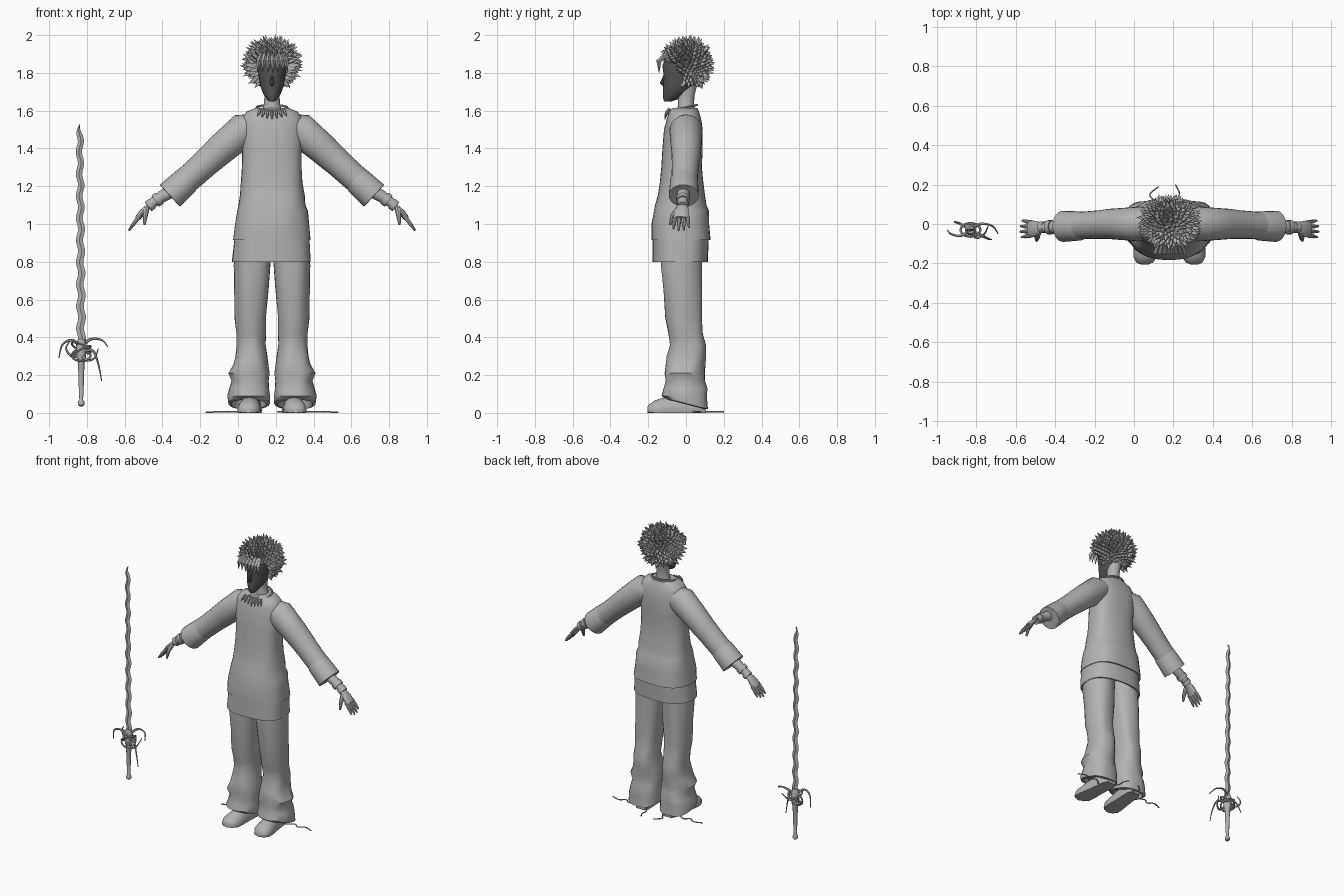
import bpy, bmesh, math, random
from mathutils import Vector as V

if "Cube" in bpy.data.objects:
    bpy.data.objects.remove(bpy.data.objects["Cube"])

random.seed(4)
BODY = V((0.18, 0, 0))
SWORD = V((-0.83, -0.03, 0))


def material(name, g):
    m = bpy.data.materials.new(name)
    m.diffuse_color = (g, g, g, 1)
    m.use_nodes = True
    m.node_tree.nodes["Principled BSDF"].inputs["Base Color"].default_value = m.diffuse_color
    return m


GREY = material("grey", 0.45)
DARK = material("dark grey", 0.09)


def finish(name, bm, loc=BODY, mirror=False, mat=GREY, angle=40):
    bmesh.ops.recalc_face_normals(bm, faces=bm.faces)
    me = bpy.data.meshes.new(name)
    bm.to_mesh(me)
    bm.free()
    ob = bpy.data.objects.new(name, me)
    bpy.context.collection.objects.link(ob)
    ob.location = loc
    me.materials.append(mat)
    if mirror:
        ob.modifiers.new("mirror", 'MIRROR').use_bisect_axis[0] = False
    bpy.ops.object.select_all(action='DESELECT')
    bpy.context.view_layer.objects.active = ob
    ob.select_set(True)
    bpy.ops.object.shade_smooth_by_angle(angle=math.radians(angle))
    return ob


def loft(bm, rings, n=24, p=1.0, fold=0.0):
    """Skin rings of (centre, half axis a, half axis b); p < 1 squares the section."""
    loops = []
    for i, (c, a, b) in enumerate(rings):
        loop = []
        for k in range(n):
            t = math.tau * k / n
            u, w = math.cos(t), math.sin(t)
            u = math.copysign(abs(u) ** p, u)
            w = math.copysign(abs(w) ** p, w)
            f = 1 + fold * math.sin(3 * t + i * 1.7) * math.cos(2 * t - i * 0.9)
            loop.append(bm.verts.new(V(c) + (V(a) * u + V(b) * w) * f))
        loops.append(loop)
    for l0, l1 in zip(loops, loops[1:]):
        for k in range(n):
            bm.faces.new((l0[k], l0[(k + 1) % n], l1[(k + 1) % n], l1[k]))
    bm.faces.new(loops[0])
    bm.faces.new(loops[-1])


def upright(rows):
    """Horizontal rings from (z, x0, x1, y front, y back)."""
    return [(((x0 + x1) / 2, (y0 + y1) / 2, z), ((x1 - x0) / 2, 0, 0), (0, (y1 - y0) / 2, 0))
            for z, x0, x1, y0, y1 in rows]


def tube(bm, pts, radii, n=8, flat=1.0, side=(0, 1, 0)):
    """Tube along points; flat scales the axis lying across side."""
    pts = [V(q) for q in pts]
    rings = []
    for i, q in enumerate(pts):
        d = (pts[min(i + 1, len(pts) - 1)] - pts[max(i - 1, 0)]).normalized()
        b = V(side) - d * d.dot(V(side))
        if b.length < 0.1:
            b = d.orthogonal()
        b.normalize()
        r = radii[i] if isinstance(radii, (list, tuple)) else radii
        rings.append((q, d.cross(b) * r * flat, b * r))
    loft(bm, rings, n)


def bend(pts, steps=6):
    """Smooth path through a few points."""
    pts = [V(q) for q in pts]
    out = []
    for i in range(len(pts) - 1):
        a, b, c, d = pts[max(i - 1, 0)], pts[i], pts[i + 1], pts[min(i + 2, len(pts) - 1)]
        for s in range(steps):
            t = s / steps
            out.append(0.5 * (2 * b + (c - a) * t + (2 * a - 5 * b + 4 * c - d) * t * t
                              + (3 * b - a - 3 * c + d) * t ** 3))
    return out + [pts[-1]]


# Tunic with a hanging hem band
bm = bmesh.new()
rows = [(1.615, .06, -.05, .05), (1.615, .085, -.07, .06), (1.595, .135, -.09, .068),
        (1.56, .158, -.10, .08), (1.50, .163, -.115, .09), (1.40, .157, -.125, .088),
        (1.30, .158, -.13, .085), (1.22, .163, -.14, .09), (1.15, .172, -.15, .10),
        (1.10, .177, -.165, .108), (1.07, .187, -.17, .12), (1.0, .196, -.18, .125),
        (.915, .205, -.183, .13), (.915, .199, -.175, .122), (.80, .209, -.178, .115),
        (.80, .198, -.165, .105), (.86, .19, -.16, .10)]
loft(bm, upright([(z, -x, x, a, b) for z, x, a, b in rows]), 36, .8, .02)
finish("tunic", bm)

# Sleeves and wide cuffs
bm = bmesh.new()
tube(bm, [(.06, .0, 1.525), (.15, .0, 1.498), (.26, .0, 1.405), (.31, .0, 1.36), (.36, -.003, 1.315),
          (.42, -.006, 1.26), (.49, -.01, 1.20)],
     [.06, .088, .08, .076, .072, .070, .069], 24, 1.03)
finish("sleeves", bm, mirror=True)
bm = bmesh.new()
tube(bm, [(.44, -.01, 1.243), (.455, -.01, 1.229), (.54, -.012, 1.15), (.541, -.012, 1.149), (.50, -.012, 1.187)],
     [.066, .074, .079, .068, .06], 24)
finish("cuffs", bm, mirror=True, angle=35)

# Forearms, bracelets, hands
bm = bmesh.new()
tube(bm, [(.48, -.012, 1.20), (.58, -.015, 1.147), (.65, -.018, 1.10)], [.036, .032, .024], 14)
finish("forearms", bm, mirror=True)
for i, t in enumerate((0, .038)):
    bm = bmesh.new()
    tube(bm, [(.595 + t, -.016, 1.137 - t * .75), (.617 + t, -.017, 1.121 - t * .75)], .036 - i * .006, 16)
    finish("bracelet", bm, mirror=True)
bm = bmesh.new()
tube(bm, [(.64, -.018, 1.107), (.665, -.02, 1.085), (.69, -.024, 1.058), (.712, -.026, 1.03)],
     [.022, .033, .042, .038], 14, .4)
for k in range(4):
    y = -.058 + k * .022
    L = (.9, 1.05, 1, .8)[k]
    e = (k - 1.5) * .006
    tube(bm, [(.70, y, 1.042), (.712 + .02 * L, y + e * .5, 1.03 - .028 * L),
              (.712 + .044 * L, y + e, 1.03 - .062 * L)], [.011, .010, .005], 8)
tube(bm, [(.665, -.04, 1.08), (.672, -.072, 1.04), (.675, -.085, .995)], [.016, .013, .006], 8)
finish("hands", bm, mirror=True)

# Baggy trousers with folds above the hem
bm = bmesh.new()
rows = [(.95, .002, .19, -.13, .085), (.78, .006, .2, -.132, .085), (.65, .018, .2, -.12, .085),
        (.5, .03, .195, -.108, .085), (.42, .034, .19, -.09, .092), (.36, .034, .188, -.085, .105),
        (.30, .026, .195, -.10, .108), (.26, .022, .205, -.11, .10), (.21, .01, .228, -.115, .098),
        (.17, .018, .215, -.108, .10), (.13, .012, .222, -.12, .112), (.09, .01, .236, -.125, .115),
        (.05, .012, .232, -.115, .116), (.045, .03, .215, -.095, .10), (.09, .04, .2, -.08, .09)]
loft(bm, upright(rows), 28, .88, .045)
for v in bm.verts:
    if v.co.z < .07:
        v.co.z -= (v.co.y - .0) * .26
finish("trousers", bm, mirror=True)

# Shoes with flat soles
bm = bmesh.new()
rows = [(-.205, .02, .015), (-.195, .043, .032), (-.165, .06, .052), (-.12, .062, .066),
        (-.06, .056, .085), (.02, .052, .09), (.08, .05, .085), (.105, .035, .07)]
loft(bm, [((.11 + -y * .08, y, .014), (w, 0, 0), (0, 0, h)) for y, w, h in rows], 20)
for v in bm.verts:
    v.co.z = max(v.co.z, 0)
finish("shoes", bm, mirror=True)

# Loose laces lying on the ground
bm = bmesh.new()
tube(bm, bend([(.16, .04, .006), (.21, .075, .005), (.25, .05, .005), (.29, .075, .005), (.35, .055, .004)]), .004, 6)
finish("side_laces", bm, mirror=True)
bm = bmesh.new()
for p in ([(-.10, .09, .006), (-.08, .12, .005), (-.10, .15, .005), (-.055, .19, .005)],
          [(.06, .09, .006), (.045, .13, .005), (.05, .16, .005), (.03, .20, .005)]):
    tube(bm, bend(p), .004, 6)
finish("rear_laces", bm)

# Neck, head and nose
bm = bmesh.new()
loft(bm, upright([(1.59, -.06, .06, -.05, .05), (1.63, -.043, .043, -.042, .042),
                  (1.68, -.04, .04, -.045, .045), (1.74, -.045, .045, -.05, .06)]), 20)
finish("neck", bm)
bm = bmesh.new()
loft(bm, upright([(1.648, -.014, .014, -.115, -.08), (1.658, -.026, .026, -.12, -.05),
                  (1.69, -.047, .047, -.122, .0), (1.73, -.062, .062, -.122, .05),
                  (1.78, -.07, .07, -.118, .08), (1.84, -.078, .078, -.125, .10),
                  (1.90, -.07, .07, -.10, .10), (1.94, -.03, .03, -.05, .06)]), 24)
tube(bm, [(0, -.112, 1.79), (0, -.128, 1.745), (0, -.112, 1.728)], [.006, .011, .006], 8, 1, (1, 0, 0))
finish("head", bm, mat=DARK)

# Spiky hair: a cap of leaf-shaped tufts
bm = bmesh.new()
bmesh.ops.create_icosphere(bm, subdivisions=3, radius=.115)
for v in bm.verts:
    if v.co.y < -.03 and v.co.z < .02:
        v.co = V((v.co.x * .5, -.02, max(v.co.z, -.05)))
    v.co += V((0, .01, 1.845))
N = 430
for i in range(N):
    z = 1 - 2 * (i + .5) / N
    a = i * 2.39996
    d = V((math.sqrt(1 - z * z) * math.cos(a), math.sqrt(1 - z * z) * math.sin(a), z))
    if z < -.88 or (d.y < -.2 and z < .02 and abs(d.x) < .85) or (d.y < -.45 and z < .12):
        continue
    j = random.uniform(.86, 1.04)
    c = V((0, .005, 1.845))
    tip = c + V((d.x * .167, d.y * .15, d.z * .155)) * j + V((0, 0, .004))
    base = c + d * .092
    out = (tip - base).normalized()
    s = out.orthogonal().normalized()
    q = out.cross(s)
    w = random.uniform(.013, .019)
    root = [bm.verts.new(base + (s * math.cos(t) + q * math.sin(t)) * w * .8) for t in (0, 1.57, 3.14, 4.71)]
    mid = [bm.verts.new(base.lerp(tip, .4) + (s * math.cos(t) + q * math.sin(t)) * w) for t in (0, 1.57, 3.14, 4.71)]
    top = bm.verts.new(tip)
    for k in range(4):
        m = (k + 1) % 4
        bm.faces.new((root[k], root[m], mid[m], mid[k]))
        bm.faces.new((mid[k], mid[m], top))
# fringe locks over the brow
for x in (-.07, -.045, -.02, .005, .03, .055, .075):
    tube(bm, [(x * .8, -.10, 1.90), (x, -.145, 1.86), (x * 1.1, -.142, 1.80 + abs(x) * .1)], [.012, .014, .001], 4)
finish("hair", bm, angle=20)

# Necklace: cord and hanging fangs
bm = bmesh.new()
cord = []
for k in range(33):
    t = math.tau * k / 32
    cord.append((.082 * math.sin(t), -.012 - .07 * math.cos(t), 1.616 - .014 * math.cos(t)))
tube(bm, cord, .006, 6, 1, (0, 0, 1))
for k in range(-3, 4):
    x = k * .02
    top = 1.603 + abs(k) * .003
    tube(bm, [(x, -.088, top), (x * 1.15, -.104, top - .022), (x * 1.3, -.112, top - .05 + abs(k) * .004)],
         [.006, .008, .003], 6)
finish("necklace", bm)

# Wavy sword blade with a ridge
bm = bmesh.new()
rings = []
for k in range(61):
    t = k / 60
    w = .021 * (1 - .25 * t) if t < .95 else .021 * .76 * (1 - t) / .05 + .0005
    rings.append(((.006 * math.sin(k * 1.05) - .008 * t, 0, .36 + 1.17 * t), (w, 0, 0), (0, .007, 0)))
loft(bm, rings, 4)
finish("sword_blade", bm, SWORD, angle=15)

# Sword grip and pommel
bm = bmesh.new()
loft(bm, [((0, 0, z), (r, 0, 0), (0, r, 0)) for z, r in
          ((.035, .008), (.042, .016), (.058, .017), (.07, .01), (.16, .014), (.26, .017), (.30, .026), (.36, .028), (.39, .018))], 12)
finish("sword_grip", bm, SWORD)

# Sword guard: curling tendrils and wrapped rings
bm = bmesh.new()
for p in ([(0, 0, .35), (-.05, -.03, .385), (-.10, -.02, .36), (-.118, .0, .29)],
          [(0, 0, .35), (.05, .03, .39), (.11, .02, .385), (.14, -.02, .35)],
          [(0, 0, .32), (.06, -.03, .33), (.09, -.045, .26), (.108, -.05, .17)],
          [(0, 0, .31), (-.05, .03, .30), (-.08, .04, .34), (-.06, .03, .38)],
          [(0, 0, .31), (.03, -.04, .28), (.07, -.02, .29), (.09, .02, .34)]):
    q = bend(p)
    tube(bm, q, [.010 - .008 * i / len(q) for i in range(len(q))], 6)
for k in range(3):
    ring = [(.05 * math.cos(t), .034 * math.sin(t), .325 + .02 * (k - 1) + .03 * math.sin(t + k * 2))
            for t in [math.tau * i / 24 for i in range(25)]]
    tube(bm, ring, .006, 6, 1, (0, 0, 1))
finish("sword_guard", bm, SWORD)
